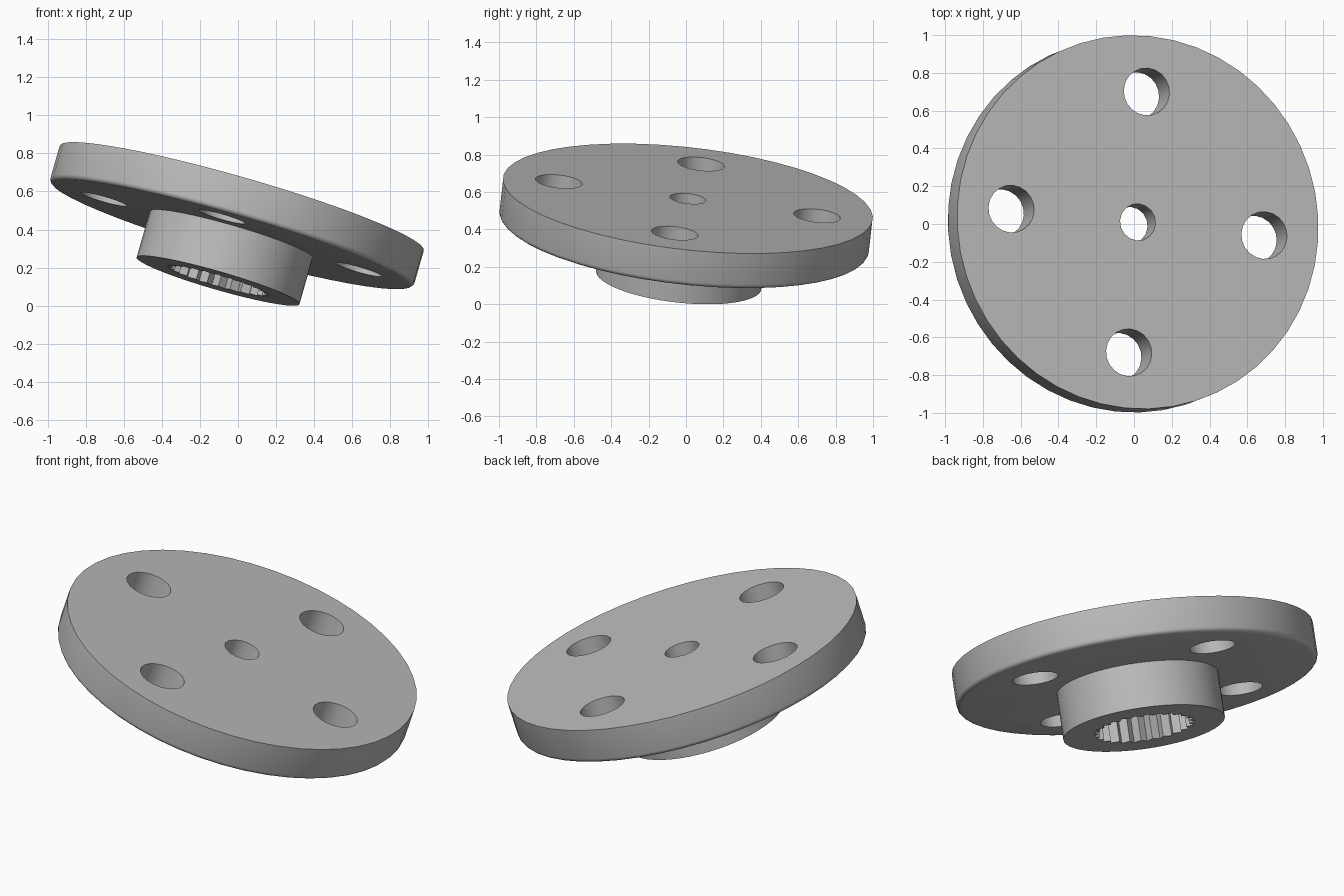
import bpy, bmesh, math
from mathutils import Matrix, Vector

cube = bpy.data.objects.get("Cube")
if cube:
    bpy.data.objects.remove(cube, do_unlink=True)

# Main sizes, measured along the tilted axis (top face at 0)
DISC_R, DISC_T, FILLET = 0.995, 0.2, 0.025
HUB_R, TOTAL_H = 0.445, 0.454
HOLE_R, HOLE_RING = 0.126, 0.698
BORE_R, TOOTH, TEETH, BORE_DEPTH = 0.285, 0.035, 25, 0.3

grey = bpy.data.materials.new("plain grey")
grey.use_nodes = True
colour = (0.5, 0.5, 0.5, 1)
grey.diffuse_color = colour
grey.node_tree.nodes["Principled BSDF"].inputs["Base Color"].default_value = colour


def make_object(name, bm):
    bmesh.ops.recalc_face_normals(bm, faces=bm.faces)
    mesh = bpy.data.meshes.new(name)
    bm.to_mesh(mesh)
    bm.free()
    mesh.materials.append(grey)
    obj = bpy.data.objects.new(name, mesh)
    bpy.context.collection.objects.link(obj)
    return obj


def add_prism(bm, outline, bottom, top):
    """Extrude a closed outline straight up between two heights."""
    face = bm.faces.new([bm.verts.new((x, y, bottom)) for x, y in outline])
    up = bmesh.ops.extrude_face_region(bm, geom=[face])["geom"]
    verts = [v for v in up if isinstance(v, bmesh.types.BMVert)]
    bmesh.ops.translate(bm, verts=verts, vec=(0, 0, top - bottom))
    # extruding keeps the base face, so the prism is closed
    if not face.is_valid:
        bmesh.ops.holes_fill(bm, edges=bm.edges)


def circle(radius, sides, cx=0, cy=0):
    steps = [math.tau * i / sides for i in range(sides)]
    return [(cx + radius * math.cos(a), cy + radius * math.sin(a)) for a in steps]


# Disc and hub: one turned profile with a rounded lower rim
profile = [(0, 0), (DISC_R, 0)]
for i in range(5):
    a = math.pi / 2 * i / 4
    profile.append((DISC_R - FILLET + FILLET * math.cos(a),
                    -DISC_T + FILLET - FILLET * math.sin(a)))
profile += [(HUB_R, -DISC_T), (HUB_R, -TOTAL_H), (0, -TOTAL_H)]
bm = bmesh.new()
verts = [bm.verts.new((r, 0, z)) for r, z in profile]
edges = [bm.edges.new(pair) for pair in zip(verts, verts[1:])]
bmesh.ops.spin(bm, geom=verts + edges, axis=(0, 0, 1), cent=(0, 0, 0),
               angle=math.tau, steps=48, use_merge=True)
bmesh.ops.remove_doubles(bm, verts=bm.verts, dist=0.0001)
bmesh.ops.dissolve_limit(bm, angle_limit=0.01, verts=bm.verts, edges=bm.edges)
horn = make_object("disc_with_hub", bm)

# Cutter for the four mounting holes
bm = bmesh.new()
for i in range(4):
    a = math.pi / 2 * i
    cx, cy = HOLE_RING * math.cos(a), HOLE_RING * math.sin(a)
    add_prism(bm, circle(HOLE_R, 20, cx, cy), -0.6, 0.2)
hole_cutter = make_object("mounting_hole_cutter", bm)

# Cutter for the centre screw hole
bm = bmesh.new()
add_prism(bm, circle(0.098, 16), -0.6, 0.2)
screw_cutter = make_object("screw_hole_cutter", bm)

# Cutter for the toothed bore
bm = bmesh.new()
bore = []
for i in range(TEETH * 2):
    r = BORE_R - TOOTH * (i % 2)
    bore.append((r * math.cos(math.pi * i / TEETH), r * math.sin(math.pi * i / TEETH)))
add_prism(bm, bore, -0.6, BORE_DEPTH - TOTAL_H)
bore_cutter = make_object("toothed_bore_cutter", bm)

bpy.ops.object.select_all(action="DESELECT")
horn.select_set(True)
bpy.context.view_layer.objects.active = horn
for cutter in (hole_cutter, screw_cutter, bore_cutter):
    mod = horn.modifiers.new(cutter.name, "BOOLEAN")
    mod.operation, mod.solver, mod.object = "DIFFERENCE", "EXACT", cutter
    bpy.ops.object.modifier_apply(modifier=mod.name)
    bpy.data.objects.remove(cutter, do_unlink=True)
bpy.ops.object.shade_smooth_by_angle(angle=math.radians(30))

# Tilt the part on its axis and set it on the ground
axis_x = Vector((0.67, -0.07, -0.185)).normalized()
axis_z = axis_x.cross(Vector((0.05, 0.69, -0.0925))).normalized()
axis_y = axis_z.cross(axis_x)
tilt = Matrix((axis_x, axis_y, axis_z)).transposed().to_4x4()
horn.matrix_world = Matrix.Translation((0.02, 0.01, 0.565)) @ tilt
